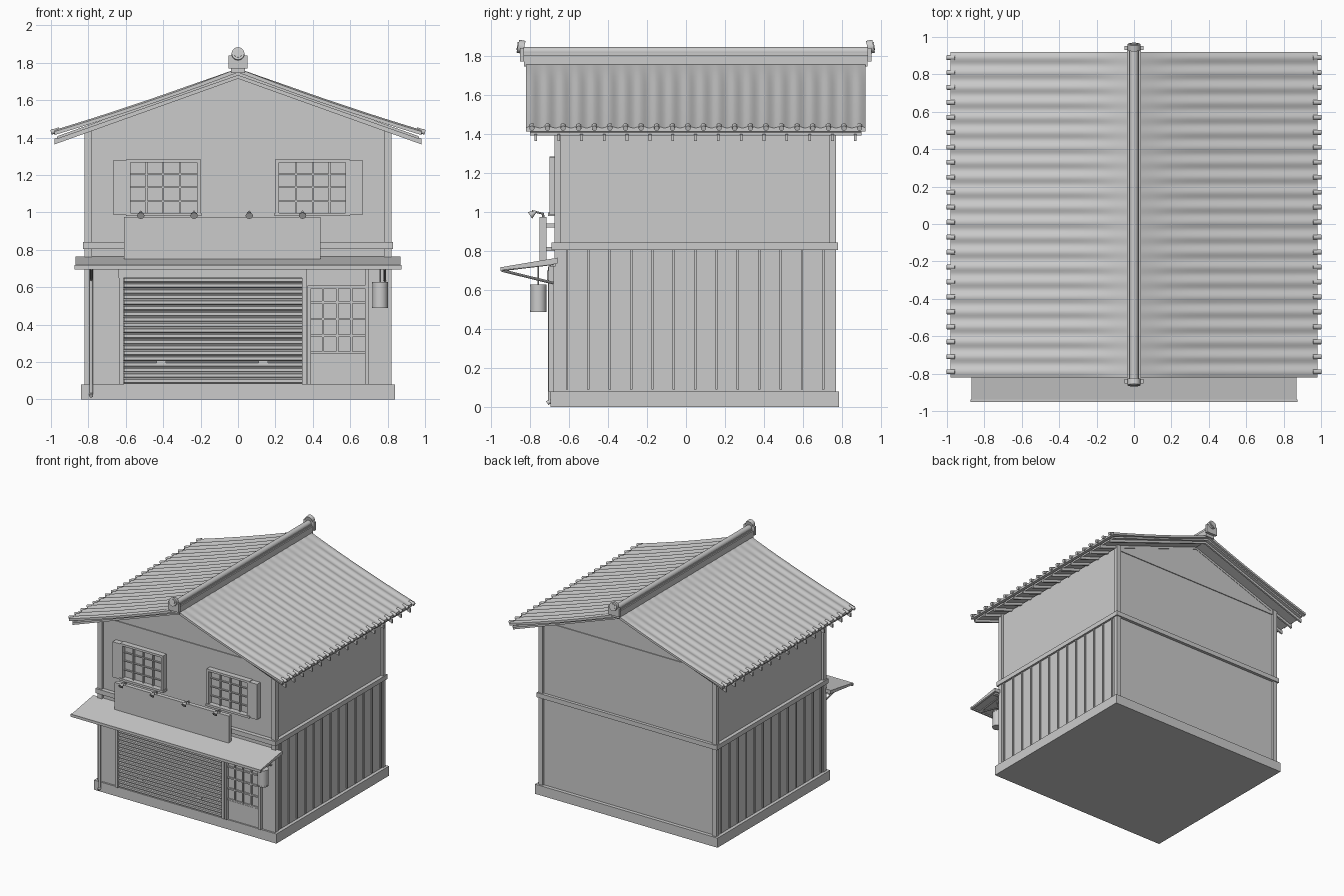
import bpy, bmesh, math
from mathutils import Vector

if "Cube" in bpy.data.objects:
    bpy.data.objects.remove(bpy.data.objects["Cube"])

mat = bpy.data.materials.new("plain grey")
mat.diffuse_color = (0.6, 0.6, 0.6, 1)
mat.use_nodes = True
mat.node_tree.nodes["Principled BSDF"].inputs["Base Color"].default_value = mat.diffuse_color


def finish(name, bm, smooth=False):
    bmesh.ops.recalc_face_normals(bm, faces=bm.faces)
    me = bpy.data.meshes.new(name)
    bm.to_mesh(me)
    bm.free()
    me.materials.append(mat)
    if smooth:
        me.shade_smooth()
        me.set_sharp_from_angle(angle=math.radians(35))
    ob = bpy.data.objects.new(name, me)
    bpy.context.collection.objects.link(ob)
    return ob


def add_box(bm, x0, x1, y0, y1, z0, z1):
    v = bmesh.ops.create_cube(bm, size=1)["verts"]
    bmesh.ops.scale(bm, vec=(x1 - x0, y1 - y0, z1 - z0), verts=v)
    bmesh.ops.translate(bm, vec=((x0 + x1) / 2, (y0 + y1) / 2, (z0 + z1) / 2), verts=v)


def boxes(name, *items):
    bm = bmesh.new()
    for b in items:
        add_box(bm, *b)
    return finish(name, bm)


def add_prism(bm, pts, axis, a, b):
    """Extrude a closed profile along x (points y,z) or y (points x,z)."""
    def place(p, t):
        return (t, p[0], p[1]) if axis == "x" else (p[0], t, p[1])
    va = [bm.verts.new(place(p, a)) for p in pts]
    vb = [bm.verts.new(place(p, b)) for p in pts]
    bm.faces.new(va)
    bm.faces.new(vb[::-1])
    n = len(pts)
    for i in range(n):
        bm.faces.new((va[i], va[(i + 1) % n], vb[(i + 1) % n], vb[i]))


def prism(name, pts, axis, a, b):
    bm = bmesh.new()
    add_prism(bm, pts, axis, a, b)
    return finish(name, bm)


def add_rod(bm, p, q, r, r2=None, seg=12):
    p, q = Vector(p), Vector(q)
    v = bmesh.ops.create_cone(bm, cap_ends=True, segments=seg, radius1=r,
                              radius2=r if r2 is None else r2, depth=(q - p).length)["verts"]
    bmesh.ops.rotate(bm, matrix=Vector((0, 0, 1)).rotation_difference(q - p).to_matrix(), verts=v)
    bmesh.ops.translate(bm, vec=(p + q) / 2, verts=v)


def rods(name, *items):
    bm = bmesh.new()
    for it in items:
        add_rod(bm, *it)
    return finish(name, bm, True)


# Base and walls
boxes("base", (-.84, .84, -.695, .785, 0, .08))
prism("walls", [(-.8, .05), (.8, .05), (.8, 1.44), (0, 1.735), (-.8, 1.44)], "y", -.655, .755)
boxes("corner_posts", *[(s * .8 - .02, s * .8 + .02, y, y + .035, .08, 1.45)
                        for s in (-1, 1) for y in (-.675, .735)])
boxes("lower_front_wall", (-.815, .815, -.68, -.64, .08, .76))
boxes("belt_side_and_back", (-.83, -.79, -.69, .78, .805, .843), (.79, .83, -.69, .78, .805, .843),
      (-.8, .8, .745, .78, .805, .843), (-.8, .8, -.69, -.65, .805, .843))
boxes("gable_beams", (-.78, .78, -.662, -.65, 1.41, 1.44), (-.78, .78, .75, .762, 1.41, 1.44))

# Vertical battens on the two side walls
bm = bmesh.new()
for s in (-1, 1):
    add_box(bm, s * .805 - .008, s * .805 + .008, -.64, .74, .08, .81)
    for i in range(13):
        y = -.61 + i * .1095
        add_box(bm, s * .81 - .012, s * .81 + .012, y - .006, y + .006, .09, .805)
finish("side_battens", bm)


# Tiled roof with shallow rolls
def roof_z(t):
    return 1.77 - .38 * t + .04 * t * t


ROLLS = [-.79 + .08 * i for i in range(22)]
for s, label in ((-1, "left"), (1, "right")):
    bm = bmesh.new()
    nx, ny = 10, 174
    top, low = [], []
    for j in range(ny + 1):
        y = -.82 + 1.74 * j / ny
        wave = .005 * math.cos((y + .79) / .08 * math.tau)
        ts = [.982 * i / nx for i in range(nx + 1)]
        top.append([bm.verts.new((s * t, y, roof_z(t) + wave * min(1, t * 4))) for t in ts])
        low.append([bm.verts.new((s * t, y, roof_z(t) - .022)) for t in ts])
    for j in range(ny):
        for i in range(nx):
            for g in (top, low):
                bm.faces.new((g[j][i], g[j][i + 1], g[j + 1][i + 1], g[j + 1][i]))
        bm.faces.new((top[j][nx], low[j][nx], low[j + 1][nx], top[j + 1][nx]))
    for j in (0, ny):
        for i in range(nx):
            bm.faces.new((top[j][i], top[j][i + 1], low[j][i + 1], low[j][i]))
    finish(label + "_roof_tiles", bm, True)
    rods(label + "_eave_caps", *[((s * .955, y, 1.442), (s * 1.0, y, 1.428), .013) for y in ROLLS])
    # Boards and rafters under the tiles
    prism(label + "_roof_boards", [(0, 1.75), (s * .965, 1.408), (s * .965, 1.393), (0, 1.732)],
          "y", -.8, .9)
    bm = bmesh.new()
    for i in range(15):
        y = -.77 + i * .117
        add_prism(bm, [(0, 1.745), (s * .98, 1.395), (s * .98, 1.364), (0, 1.715)],
                  "y", y - .007, y + .007)
    finish(label + "_rafters", bm)

# Ridge with end ornaments
boxes("ridge_base", (-.038, .038, -.83, .93, 1.745, 1.805), (-.028, .028, -.83, .93, 1.805, 1.818))
rods("ridge_cap", ((0, -.835, 1.822), (0, .935, 1.822), .024))
for y, d, label in ((-.83, -1, "front"), (.93, 1, "back")):
    boxes(label + "_ridge_block", (-.05, .05, min(y, y + d * .022), max(y, y + d * .022), 1.77, 1.84))
    rods(label + "_ridge_disc", ((0, y, 1.843), (0, y + d * .032, 1.85), .034, .034, 20),
         ((0, y + d * .03, 1.85), (0, y + d * .036, 1.851), .022, .022, 20))

# Awning over the shop front
prism("awning", [(-.66, .765), (-.945, .717), (-.945, .705), (-.66, .735)], "x", -.87, .87)
boxes("awning_front_rail", (-.875, .875, -.952, -.938, .696, .718))
boxes("awning_wall_rail", (-.85, .85, -.70, -.67, .72, .745))
rods("awning_struts", *[((x, -.945, .70), (x, -.68, .635), .007, .007, 8) for x in (-.785, .785)],
     *[((x, -.945, .703), (x, -.68, .735), .007, .007, 8) for x in (-.86, -.785, .785, .86)])

# Sign board with four lamps
boxes("sign_board", (-.61, .44, -.75, -.715, .735, .975))
boxes("sign_brackets", *[(x - .01, x + .01, -.72, -.65, z, z + .02)
                         for x in (-.5, .33) for z in (.8, .92)])
LAMPS = (-.52, -.235, .06, .345)
rods("lamp_arms", *[((x, -.73, .97), (x, -.735, .995), .006, .006, 8) for x in LAMPS],
     *[((x, -.73, .99), (x, -.79, 1.005), .005, .005, 8) for x in LAMPS])
rods("lamp_shades", *[((x, -.77, 1.002), (x, -.80, .982), .006, .02) for x in LAMPS])

# Upper windows: frame, lattice, sill and shutter box
for s, label in ((-1, "left"), (1, "right")):
    def wb(a, b, *rest):
        return (min(s * a, s * b), max(s * a, s * b), *rest)
    boxes(label + "_window_pane", wb(.21, .59, -.664, -.645, .99, 1.28))
    boxes(label + "_window_frame", wb(.2, .22, -.7, -.65, .985, 1.285), wb(.575, .595, -.7, -.65, .985, 1.285),
          wb(.2, .595, -.7, -.65, 1.267, 1.285), wb(.195, .6, -.707, -.65, .98, .998))
    boxes(label + "_window_lattice",
          *[wb(x - .005, x + .005, -.68, -.655, .99, 1.275) for x in (.31, .4, .49)],
          *[wb(.21, .585, -.677, -.655, z - .004, z + .004) for z in (1.06, 1.135, 1.205)])
    boxes(label + "_shutter_box", wb(.595, .665, -.7, -.65, .985, 1.28))

# Rolling shutter with ribbed slats
N, z0, h = 19, .08, .03
pts = []
for i in range(N):
    z = z0 + i * h
    pts += [(-.688, z), (-.688, z + .006), (-.698, z + .010), (-.698, z + .026)]
prism("rolling_shutter", pts + [(-.688, .65), (-.67, .65), (-.67, z0)], "x", -.61, .345)
boxes("shutter_frame", (-.635, -.612, -.708, -.66, .08, .66), (.343, .366, -.708, -.66, .08, .66),
      (-.64, .37, -.712, -.66, .65, .70))
boxes("shutter_handles", *[(x - .025, x + .025, -.706, -.69, .195, .207) for x in (-.41, .135)])

# Entrance door
boxes("door_panel", (.385, .685, -.684, -.66, .08, .6), (.395, .675, -.69, -.66, .09, .24))
boxes("door_frame", (.372, .39, -.705, -.66, .08, .61), (.68, .7, -.705, -.66, .08, .72),
      (.372, .7, -.705, -.66, .592, .61))
boxes("door_lattice", *[(x - .006, x + .006, -.697, -.67, .25, .595) for x in (.455, .53, .605)],
      *[(.385, .685, -.695, -.67, z - .006, z + .006) for z in (.25, .34, .43, .52)])

# Hanging lantern and drain pipe
rods("lantern", ((.76, -.757, .497), (.76, -.757, .618), .041, .041, 20),
     ((.76, -.757, .488), (.76, -.757, .498), .043, .043, 20),
     ((.76, -.757, .617), (.76, -.757, .627), .043, .043, 20),
     ((.76, -.757, .62), (.76, -.757, .73), .004, .004, 6))
rods("drain_pipe", ((-.785, -.698, .025), (-.785, -.698, .72), .009),
     ((-.785, -.69, .032), (-.785, -.712, .02), .011))
